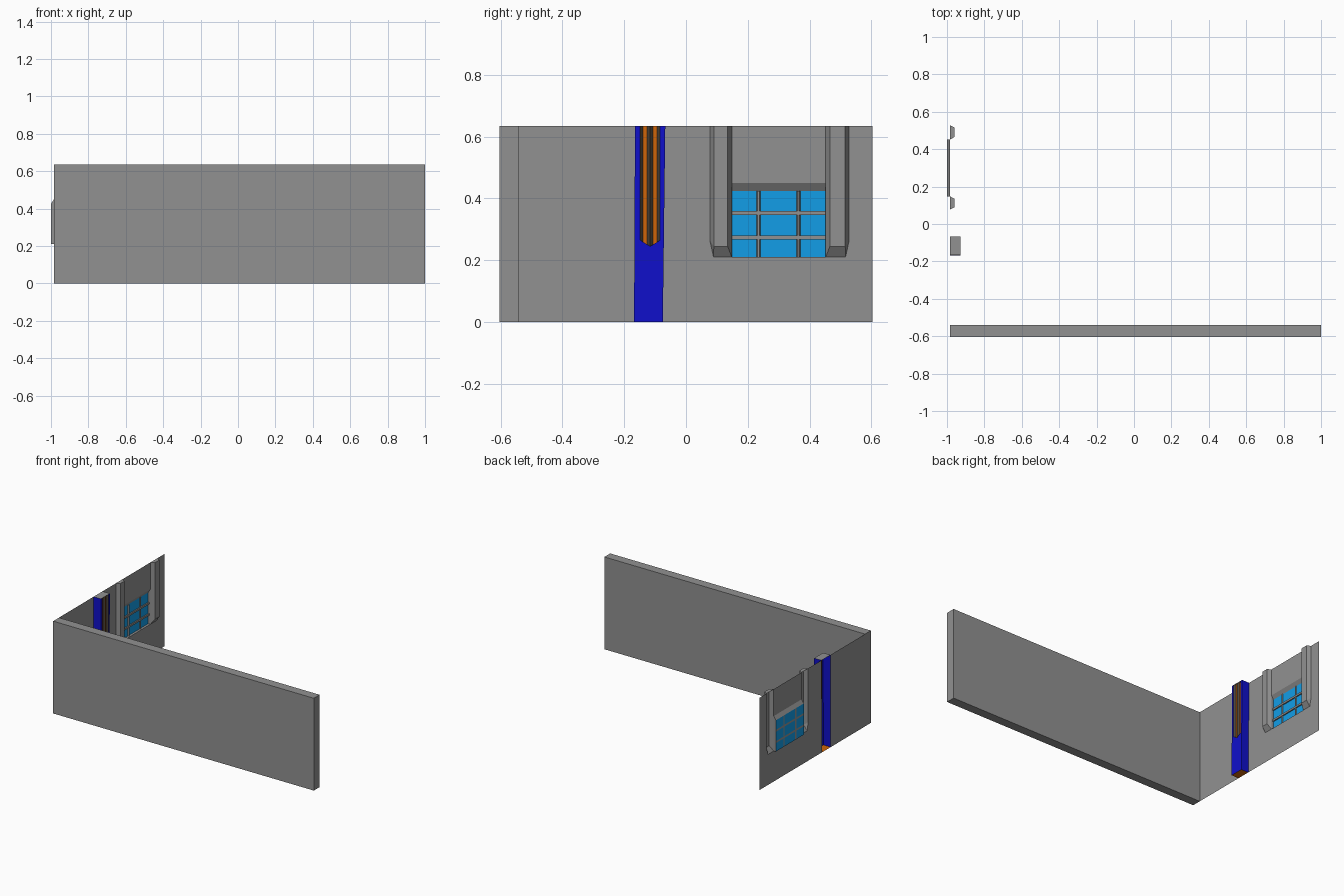
import bpy
from mathutils import Vector

if "Cube" in bpy.data.objects:
    bpy.data.objects.remove(bpy.data.objects["Cube"])

X, TOP = -0.984, 0.635          # wall plane and wall height
SILL, HEAD = 0.21, 0.425        # window recess heights
WL, WR, XR = 0.148, 0.452, -1.0  # window sides and recess depth


def mat(name, rgb):
    m = bpy.data.materials.new(name)
    m.diffuse_color = (*rgb, 1)
    m.use_nodes = True
    m.node_tree.nodes["Principled BSDF"].inputs["Base Color"].default_value = m.diffuse_color
    return m


GREY = mat("stone_grey", (0.285, 0.285, 0.285))
BLUE = mat("deep_blue", (0.005, 0.005, 0.6))
ORANGE = mat("orange", (0.62, 0.13, 0.003))
GLASS = mat("glass_blue", (0.006, 0.34, 0.8))
DARK = mat("dark_flute", (0.07, 0.055, 0.04))


def shell(name, faces, inside, material=GREY):
    """Faces given as point lists, each turned to face away from 'inside'."""
    verts, polys, inside = [], [], Vector(inside)
    for pts in faces:
        pts = [Vector(p) for p in pts]
        n = Vector((0, 0, 0))
        for a, b in zip(pts, pts[1:] + pts[:1]):
            n += a.cross(b)
        if n.dot(sum(pts, Vector((0, 0, 0))) / len(pts) - inside) < 0:
            pts.reverse()
        polys.append(list(range(len(verts), len(verts) + len(pts))))
        verts += pts
    me = bpy.data.meshes.new(name)
    me.from_pydata(verts, [], polys)
    me.materials.append(material)
    ob = bpy.data.objects.new(name, me)
    bpy.context.collection.objects.link(ob)
    return ob


def rect(x, y0, y1, z0, z1):
    return [(x, y0, z0), (x, y1, z0), (x, y1, z1), (x, y0, z1)]


def box(name, lo, hi):
    bpy.ops.mesh.primitive_cube_add(size=1, location=[(a + b) / 2 for a, b in zip(lo, hi)])
    ob = bpy.context.object
    ob.name = name
    ob.scale = [b - a for a, b in zip(lo, hi)]
    ob.data.materials.append(GREY)


# Long front wall
box("front_wall", (X, -0.604, 0), (1, -0.541, TOP))

# Column footprint: front plane, then left and right edges at base and top
XF, C = -0.928, -0.116
L0, R0, L1, R1 = -0.168, -0.075, -0.165, -0.067

# Thin side wall, open behind the column and the window
shell("side_wall", [
    [(X, -0.541, 0), (X, L0, 0), (X, L1, TOP), (X, -0.541, TOP)],
    [(X, R0, 0), (X, 0.077, 0), (X, 0.077, TOP), (X, R1, TOP)],
    rect(X, 0.077, 0.528, 0, SILL), rect(X, WL, WR, 0.45, TOP),
    rect(X, 0.528, 0.604, 0, TOP)], (-5, 0, 0.3))

# Ribs either side of the window, mirrored about the window centre
for side, s in (("left", 1), ("right", -1)):
    def p(x, y, z):
        extra = 0.005 if s < 0 and y < 0.1 else 0   # right rib is a touch wider
        return (x, 0.3 + s * (y - 0.3) + extra, z)
    XB = -0.959
    o0, o1, o2 = p(X, 0.077, TOP), p(X, 0.077, 0.265), p(X, 0.089, SILL)
    f0, f1 = p(XB, 0.09, TOP), p(XB, 0.09, 0.245)
    g0, g1 = p(XB, 0.135, TOP), p(XB, 0.135, 0.245)
    i0, i1 = p(X, WL, TOP), p(X, WL, SILL)
    shell(side + "_rib", [
        [o0, o1, f1, f0], [o1, o2, f1], [f0, f1, g1, g0], [g0, g1, i1, i0],
        [f1, o2, i1, g1], [o0, f0, g0, i0]], p(-0.976, 0.112, 0.4))
    shell(side + "_rib_foot", [[o1, o2, p(X, 0.077, SILL)]], (-5, 0.3, 0.2))
    shell(side + "_jamb", [[i1, p(XR, WL, SILL), p(XR, WL, HEAD), p(X, WL, 0.45)]],
          p(XR, 0, 0.3))

# Recess head and sill
shell("window_head", [[(XR, WL, HEAD), (XR, WR, HEAD), (X, WR, 0.45), (X, WL, 0.45)]],
      (XR, 0.3, 1))
shell("window_sill", [[(XR, WL, SILL), (XR, WR, SILL), (X, WR, SILL), (X, WL, SILL)]],
      (XR, 0.3, 0))

# Nine panes between the glazing bars
ys = [(WL, 0.228), (0.241, 0.357), (0.37, WR)]
zs = [(SILL, 0.268), (0.281, 0.346), (0.359, HEAD)]
shell("window_panes", [rect(XR, *y, *z) for y in ys for z in zs], (-5, 0.3, 0.3), GLASS)
for i in range(2):
    a, b = zs[i][1], zs[i + 1][0]
    box("cross_bar_%d" % i, (XR, WL, a), (-0.992, WR, b))
    a, b = ys[i][1], ys[i + 1][0]
    for j, (z0, z1) in enumerate(zs):
        prof = [(XR, a), (-0.993, a + 0.004), (-0.993, b - 0.004), (XR, b)]
        faces = [[(*q, z0), (*r, z0), (*r, z1), (*q, z1)]
                 for q, r in zip(prof, prof[1:] + prof[:1])]
        shell("upright_bar_%d_%d" % (i, j), faces, (-0.998, (a + b) / 2, (z0 + z1) / 2))

# Column: slightly leaning hollow box with a pointed fluted panel
gy = [-0.148, -0.139, -0.126, C, -0.106, -0.093, -0.084]
gd = [0, 0.01, 0.01, 0, 0.01, 0.01, 0]
gz = [0.245 + 0.02 * abs(y - C) / 0.032 for y in gy]
mid = (-0.96, C, 0.3)
shell("column_sides", [
    [(X, L0, 0), (XF, L0, 0), (XF, L1, TOP), (X, L1, TOP)],
    [(X, R0, 0), (XF, R0, 0), (XF, R1, TOP), (X, R1, TOP)]], mid, BLUE)
lip = [(XF, y, z) for y, z in zip(gy, gz)]
shell("column_face", [
    [(XF, L1, TOP), (XF, L0, 0), (XF, C, 0), *lip[3::-1], (XF, gy[0], TOP)],
    [(XF, R1, TOP), (XF, R0, 0), (XF, C, 0), *lip[3:], (XF, gy[6], TOP)]],
    (-5, C, 0.3), BLUE)
shell("column_top", [[(X, L1, TOP), (XF, L1, TOP), (XF, R1, TOP), (X, R1, TOP)]], mid)
shell("column_base", [[(X, L0, 0), (XF, L0, 0), (XF, R0, 0), (X, R0, 0)]], mid, ORANGE)
back = [(XF - d, y, z) for d, y, z in zip(gd, gy, gz)]
strips = [[a, b, (b[0], b[1], TOP), (a[0], a[1], TOP)] for a, b in zip(back, back[1:])]
shell("flute_strips", [strips[i] for i in (1, 4)], (-5, C, 0.3), ORANGE)
shell("flute_slopes", [strips[i] for i in (0, 2, 3, 5)], (-5, C, 0.3), DARK)
shell("flute_ends", [[lip[0], lip[1], back[1]], [lip[1], lip[2], back[2], back[1]],
                     [lip[2], lip[3], back[2]], [lip[3], lip[4], back[4]],
                     [lip[4], lip[5], back[5], back[4]], [lip[5], lip[6], back[5]]],
      (XF, C, -1), DARK)
